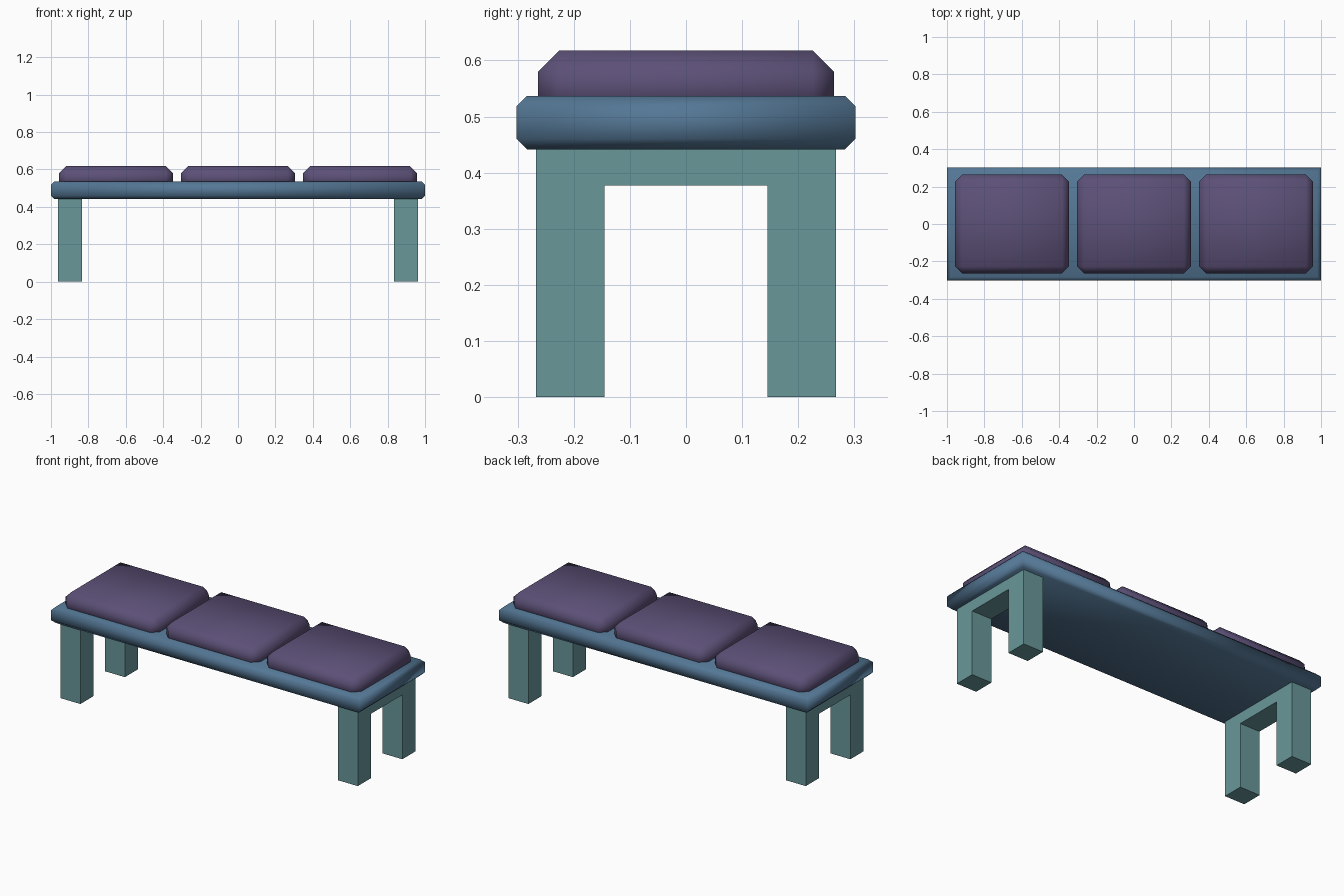
import bpy, bmesh, math

if "Cube" in bpy.data.objects:
    bpy.data.objects.remove(bpy.data.objects["Cube"])


def material(name, rgb):
    # sRGB 0-255 to linear
    lin = [((c / 255 + 0.055) / 1.055) ** 2.4 for c in rgb]
    m = bpy.data.materials.new(name)
    m.diffuse_color = (*lin, 1)
    m.use_nodes = True
    m.node_tree.nodes["Principled BSDF"].inputs["Base Color"].default_value = m.diffuse_color
    return m


def add_object(name, bm, mat, smooth=False):
    bmesh.ops.recalc_face_normals(bm, faces=bm.faces)
    me = bpy.data.meshes.new(name)
    bm.to_mesh(me)
    bm.free()
    me.materials.append(mat)
    ob = bpy.data.objects.new(name, me)
    bpy.context.collection.objects.link(ob)
    if smooth:
        bpy.ops.object.select_all(action='DESELECT')
        ob.select_set(True)
        bpy.context.view_layer.objects.active = ob
        bpy.ops.object.shade_smooth_by_angle(angle=math.radians(60))
    return ob


blue = material("slate blue", (84, 119, 149))
teal = material("dusty teal", (104, 151, 154))
purple = material("muted purple", (92, 80, 119))

# Seat slab: chamfered top and bottom rims, sharp vertical corners
X, Y, C = 1.0, 0.302, 0.019
bm = bmesh.new()
rings = []
for z, inset in ((0.441, C), (0.441 + C, 0), (0.537 - C, 0), (0.537, C)):
    rings.append([bm.verts.new((sx * (X - inset), sy * (Y - inset), z))
                  for sx, sy in ((-1, -1), (1, -1), (1, 1), (-1, 1))])
for a, b in zip(rings, rings[1:]):
    for i in range(4):
        j = (i + 1) % 4
        bm.faces.new((a[i], a[j], b[j], b[i]))
bm.faces.new(rings[0])
bm.faces.new(rings[-1])
add_object("seat_slab", bm, blue, True)

# Cushions: bevelled boxes sunk slightly into the slab
for name, cx in (("left", -0.6525), ("middle", 0), ("right", 0.6525)):
    bm = bmesh.new()
    bmesh.ops.create_cube(bm, size=1)
    for v in bm.verts:
        v.co.x = v.co.x * 0.61 + cx
        v.co.y *= 0.528
        v.co.z = 0.618 if v.co.z > 0 else 0.495
    bmesh.ops.bevel(bm, geom=bm.edges[:], offset=0.038, segments=1,
                    affect='EDGES', offset_type='OFFSET')
    add_object(name + "_cushion", bm, purple, True)

# Leg frames: arch profile extruded along x
half = [(0.145, 0.377), (0.145, 0), (0.267, 0), (0.267, 0.441)]
profile = half + [(-y, z) for y, z in reversed(half)]
for name, x in (("left", -0.963), ("right", 0.834)):
    bm = bmesh.new()
    face = bm.faces.new([bm.verts.new((x, y, z)) for y, z in profile])
    ext = bmesh.ops.extrude_face_region(bm, geom=[face], use_keep_orig=True)
    verts = [g for g in ext["geom"] if isinstance(g, bmesh.types.BMVert)]
    bmesh.ops.translate(bm, verts=verts, vec=(0.129, 0, 0))
    add_object(name + "_leg_frame", bm, teal)
